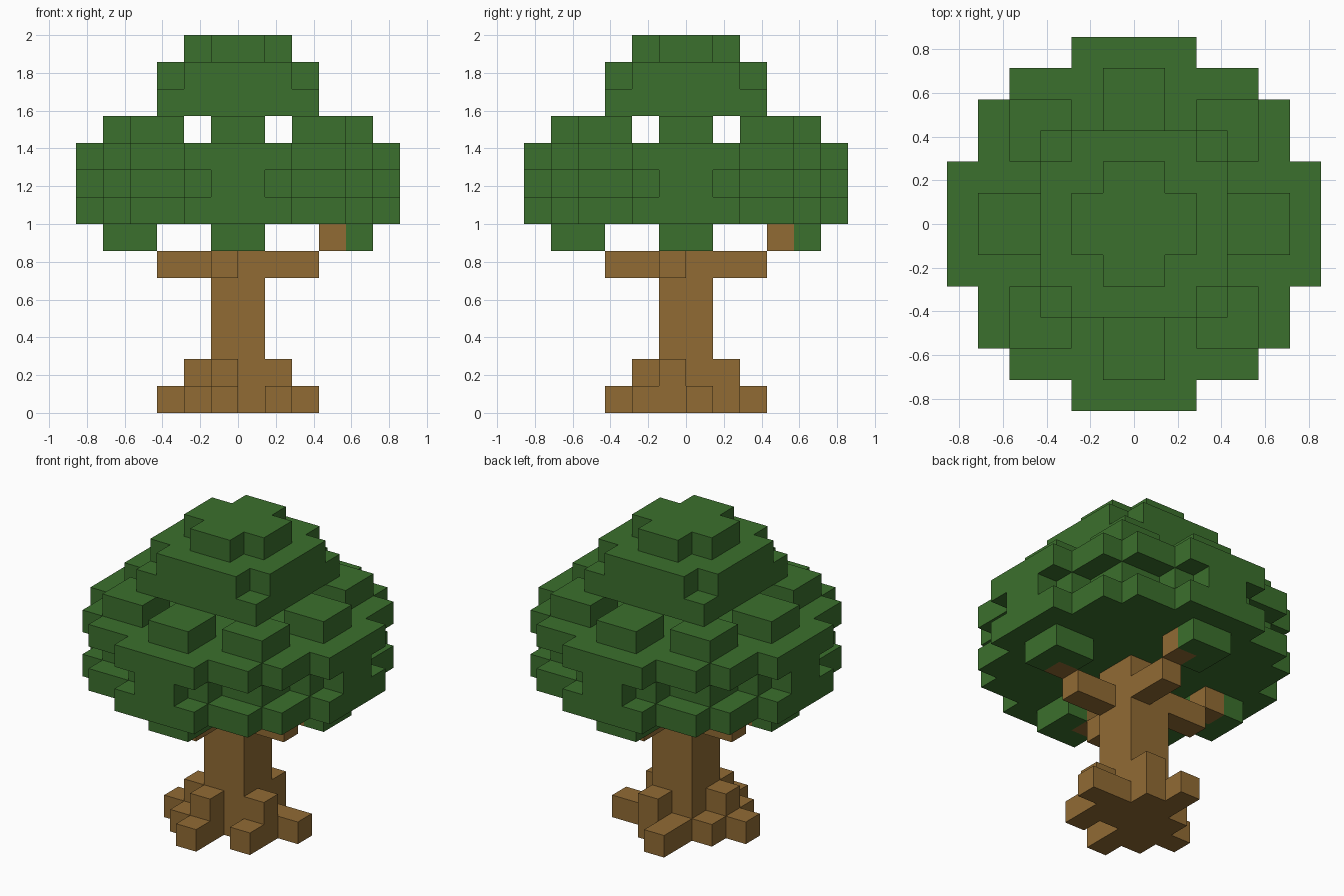
import bpy
import bmesh
from math import radians
from mathutils import Vector

if "Cube" in bpy.data.objects:
    bpy.data.objects.remove(bpy.data.objects["Cube"], do_unlink=True)

UNIT = 1 / 7  # edge of one block


def make_material(name, rgb):
    mat = bpy.data.materials.new(name)
    mat.use_nodes = True
    colour = (*rgb, 1)
    mat.diffuse_color = colour
    mat.node_tree.nodes["Principled BSDF"].inputs["Base Color"].default_value = colour
    return mat


bark = make_material("bark_brown", (0.283, 0.147, 0.034))
leaf = make_material("leaf_green", (0.044, 0.162, 0.026))


def block(xs, ys, zs):
    """All block cells in a box given by its low and high limits."""
    return {(x, y, z) for x in range(*xs) for y in range(*ys) for z in range(*zs)}


def centred(half_x, half_y, zs):
    return block((-half_x, half_x), (-half_y, half_y), zs)


def four_way(cells):
    """Repeat cells at quarter turns about the trunk axis."""
    result = set()
    for _ in range(4):
        result |= cells
        cells = {(-y - 1, x, z) for x, y, z in cells}
    return result


# Trunk, branches and the stubs that poke into the low leaf clumps
trunk = centred(1, 1, (0, 11))
branches = four_way(block((1, 3), (-1, 0), (5, 6)))
stubs = four_way(block((3, 4), (-1, 0), (6, 7)))

# Spreading roots: a low ring of irregular toes with raised knuckles
roots = block((-1, 0), (-3, -1), (0, 1)) | block((-1, 0), (-2, -1), (1, 2))
roots |= block((1, 2), (-2, 1), (0, 1)) | block((2, 3), (0, 1), (0, 1))
roots |= block((1, 2), (-1, 0), (1, 2))
roots |= block((-1, 0), (1, 3), (0, 1)) | block((0, 1), (1, 2), (0, 2))
roots |= block((-3, -1), (-1, 0), (0, 1)) | block((-2, -1), (-2, 1), (0, 1))
roots |= block((-2, -1), (-1, 0), (1, 2))

# Wide canopy: two full discs with a narrower one between
canopy = set()
for layer in ((7, 8), (9, 10)):
    canopy |= four_way(centred(6, 2, layer) | centred(5, 4, layer))
canopy |= four_way(centred(6, 1, (8, 9)) | centred(5, 2, (8, 9)) | centred(4, 4, (8, 9)))
canopy -= trunk

# Leaf clumps below and above the canopy
low_clumps = four_way(block((3, 5), (-1, 1), (6, 7))) - stubs
high_clumps = four_way(block((3, 5), (-1, 1), (10, 11)) | block((2, 4), (2, 4), (10, 11)))

# Crown: square slab, slab without corners, cross-shaped cap
crown = centred(3, 3, (11, 12))
crown |= four_way(centred(3, 2, (12, 13)))
crown |= four_way(centred(2, 1, (13, 14)))

parts = {
    "trunk": (trunk, bark),
    "branches": (branches, bark),
    "branch_stubs": (stubs, bark),
    "roots": (roots, bark),
    "canopy": (canopy, leaf),
    "low_leaf_clumps": (low_clumps, leaf),
    "high_leaf_clumps": (high_clumps, leaf),
    "crown": (crown, leaf),
}
occupied = set().union(*(cells for cells, _ in parts.values()))


def build(name, cells, mat):
    """Skin the exposed block sides and merge flat areas."""
    bm = bmesh.new()
    for cell in sorted(cells):
        middle = Vector(cell) + Vector((0.5, 0.5, 0.5))
        for axis in range(3):
            for sign in (-1, 1):
                neighbour = list(cell)
                neighbour[axis] += sign
                if tuple(neighbour) in occupied:
                    continue
                normal, u = Vector(), Vector()
                normal[axis] = sign / 2
                u[(axis + 1) % 3] = 0.5
                v = normal.cross(u) * 2
                corners = (-u - v, u - v, u + v, v - u)
                bm.faces.new([bm.verts.new((middle + normal + c) * UNIT) for c in corners])
    bmesh.ops.remove_doubles(bm, verts=bm.verts, dist=0.001)
    bmesh.ops.dissolve_limit(bm, angle_limit=radians(1), verts=bm.verts, edges=bm.edges)
    mesh = bpy.data.meshes.new(name)
    bm.to_mesh(mesh)
    bm.free()
    mesh.materials.append(mat)
    bpy.context.collection.objects.link(bpy.data.objects.new(name, mesh))


for part_name, (part_cells, part_mat) in parts.items():
    build(part_name, part_cells, part_mat)
